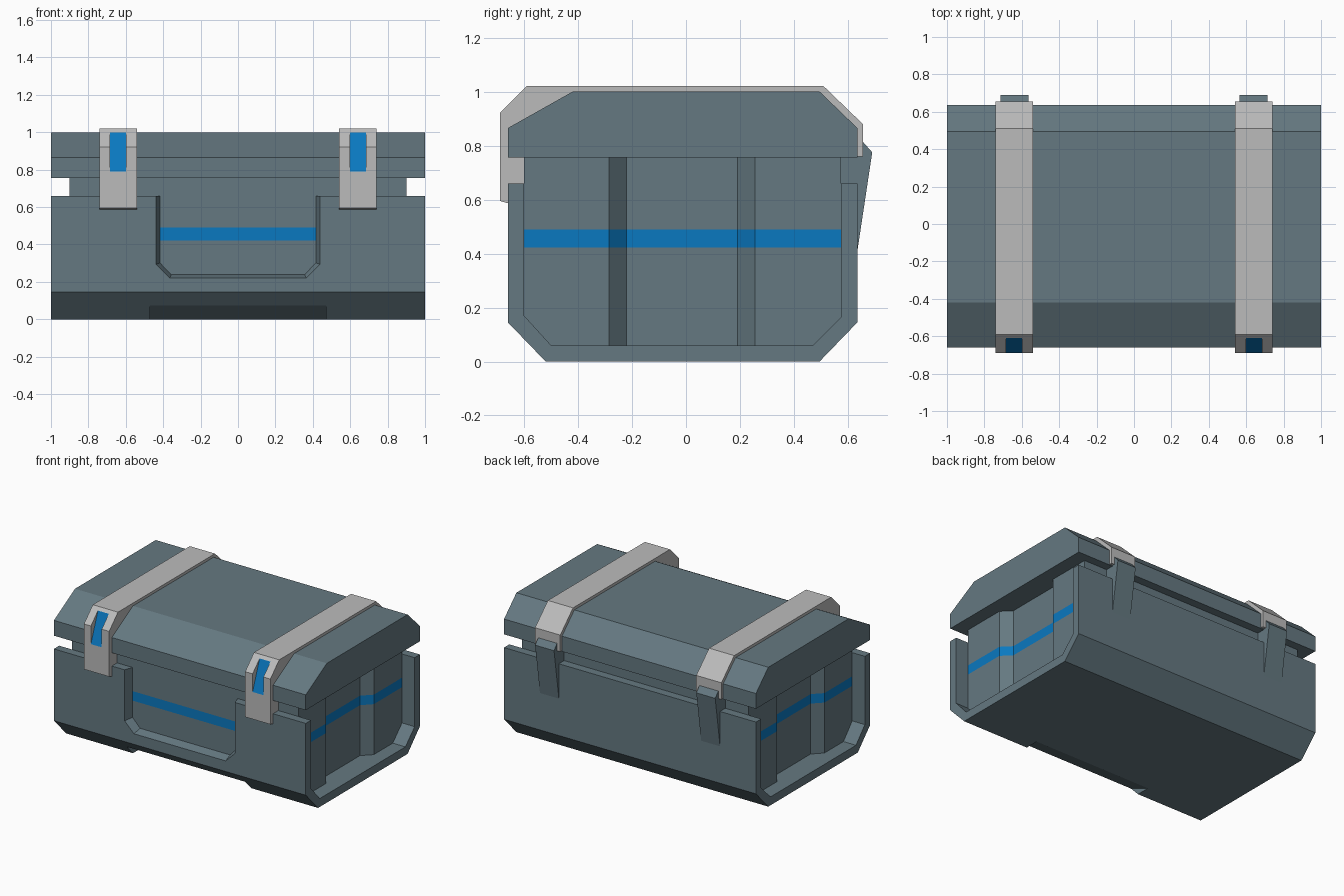
import bpy, bmesh
from mathutils import Vector

if "Cube" in bpy.data.objects:
    bpy.data.objects.remove(bpy.data.objects["Cube"])


def material(name, rgb):
    m = bpy.data.materials.new(name)
    m.diffuse_color = (*rgb, 1)
    m.use_nodes = True
    m.node_tree.nodes["Principled BSDF"].inputs["Base Color"].default_value = m.diffuse_color
    return m


SLATE = material("slate", (0.13, 0.19, 0.22))
GREY = material("light grey", (0.50, 0.50, 0.50))
BLUE = material("blue", (0.003, 0.19, 0.53))


def loft(name, ring_a, ring_b, *mats):
    """Solid between two matching rings of 3D points."""
    bm = bmesh.new()
    a = [bm.verts.new(p) for p in ring_a]
    b = [bm.verts.new(p) for p in ring_b]
    bm.faces.new(a)
    bm.faces.new(b[::-1])
    for i in range(len(a)):
        j = (i + 1) % len(a)
        bm.faces.new((a[j], a[i], b[i], b[j]))
    bmesh.ops.recalc_face_normals(bm, faces=bm.faces)
    me = bpy.data.meshes.new(name)
    bm.to_mesh(me)
    bm.free()
    for m in mats:
        me.materials.append(m)
    ob = bpy.data.objects.new(name, me)
    bpy.context.collection.objects.link(ob)
    return ob


def prism(name, profile, x0, x1, *mats):
    """Extrude a (y, z) profile along x."""
    return loft(name, [(x0, y, z) for y, z in profile],
                [(x1, y, z) for y, z in profile], *mats)


def cut(ob, cutter):
    mod = ob.modifiers.new("cut", 'BOOLEAN')
    mod.operation = 'DIFFERENCE'
    mod.solver = 'EXACT'
    mod.object = cutter
    bpy.context.view_layer.objects.active = ob
    bpy.ops.object.modifier_apply(modifier=mod.name)
    bpy.data.objects.remove(cutter)


# Outer shell: a chamfered tray wrapped around the body
shell = prism("shell", [
    (-0.66, 0.66), (-0.66, 0.145), (-0.52, 0), (0.495, 0), (0.635, 0.145), (0.635, 0.66),
    (0.575, 0.66), (0.575, 0.165), (0.47, 0.06), (-0.50, 0.06), (-0.60, 0.17), (-0.60, 0.66)],
    -1, 1, SLATE)


def notch(y, w, z, w2, z2):
    pts = [(w, 0.72), (w, z), (w2, z2)]
    pts += [(-x, h) for x, h in reversed(pts)]
    return [(x, y, h) for x, h in pts]


# Tapered window in the shell front, and the shallow wedge under its lower edge
cut(shell, loft("window_cutter", notch(-0.68, 0.444, 0.291, 0.367, 0.215),
                notch(-0.58, 0.411, 0.305, 0.354, 0.245)))
cut(shell, prism("wedge_cutter", [(-0.70, 0.12), (-0.35, -0.03), (-0.70, -0.03)], -0.47, 0.47))

# Inner body with recessed end panels and a blue stripe all round
body = prism("inner_body", [
    (-0.60, 0.77), (-0.60, 0.17), (-0.50, 0.06), (0.47, 0.06), (0.575, 0.165), (0.575, 0.77)],
    -0.9, 0.9, SLATE, BLUE)
bm = bmesh.new()
bm.from_mesh(body.data)
cuts = [((0, y, 0), (0, 1, 0)) for y in (-0.285, -0.22, 0.19, 0.255)]
cuts += [((0, 0, z), (0, 0, 1)) for z in (0.422, 0.49)]
for co, no in cuts:
    bmesh.ops.bisect_plane(bm, geom=bm.verts[:] + bm.edges[:] + bm.faces[:],
                           plane_co=Vector(co), plane_no=Vector(no))
for v in bm.verts:
    if -0.23 < v.co.y < 0.2:
        v.co.x *= 0.835 / 0.9
bm.normal_update()
for f in bm.faces:
    z = f.calc_center_median().z
    f.material_index = int(0.422 < z < 0.49 and abs(f.normal.z) < 0.5)
bm.to_mesh(body.data)
bm.free()

# Lid
prism("lid", [(-0.66, 0.755), (-0.66, 0.865), (-0.42, 1.0), (0.495, 1.0),
              (0.635, 0.865), (0.635, 0.755)], -1, 1, SLATE)

for side, s in (("left", -1), ("right", 1)):
    # Strap over the lid, ending in a front latch with a slanted blue slot
    strap = prism(side + "_strap", [
        (-0.69, 0.595), (-0.69, 0.92), (-0.59, 1.02), (0.51, 1.02), (0.655, 0.88),
        (0.655, 0.76), (0.60, 0.76), (0.60, 0.78), (-0.59, 0.78), (-0.59, 0.585),
        (-0.655, 0.585)], s * 0.54, s * 0.74, GREY, BLUE)
    cut(strap, prism("slot_cutter", [(-0.706, 0.748), (-0.594, 1.042), (-0.8, 1.042),
                                     (-0.8, 0.748)], s * 0.599, s * 0.685))
    for f in strap.data.polygons:
        f.material_index = int(f.normal.y < -0.9 and f.normal.z > 0.2)

    # Wedge-shaped hinge at the back
    prism(side + "_hinge", [(0.57, 0.41), (0.635, 0.41), (0.69, 0.775), (0.65, 0.82),
                            (0.57, 0.82)], s * 0.565, s * 0.715, SLATE)
